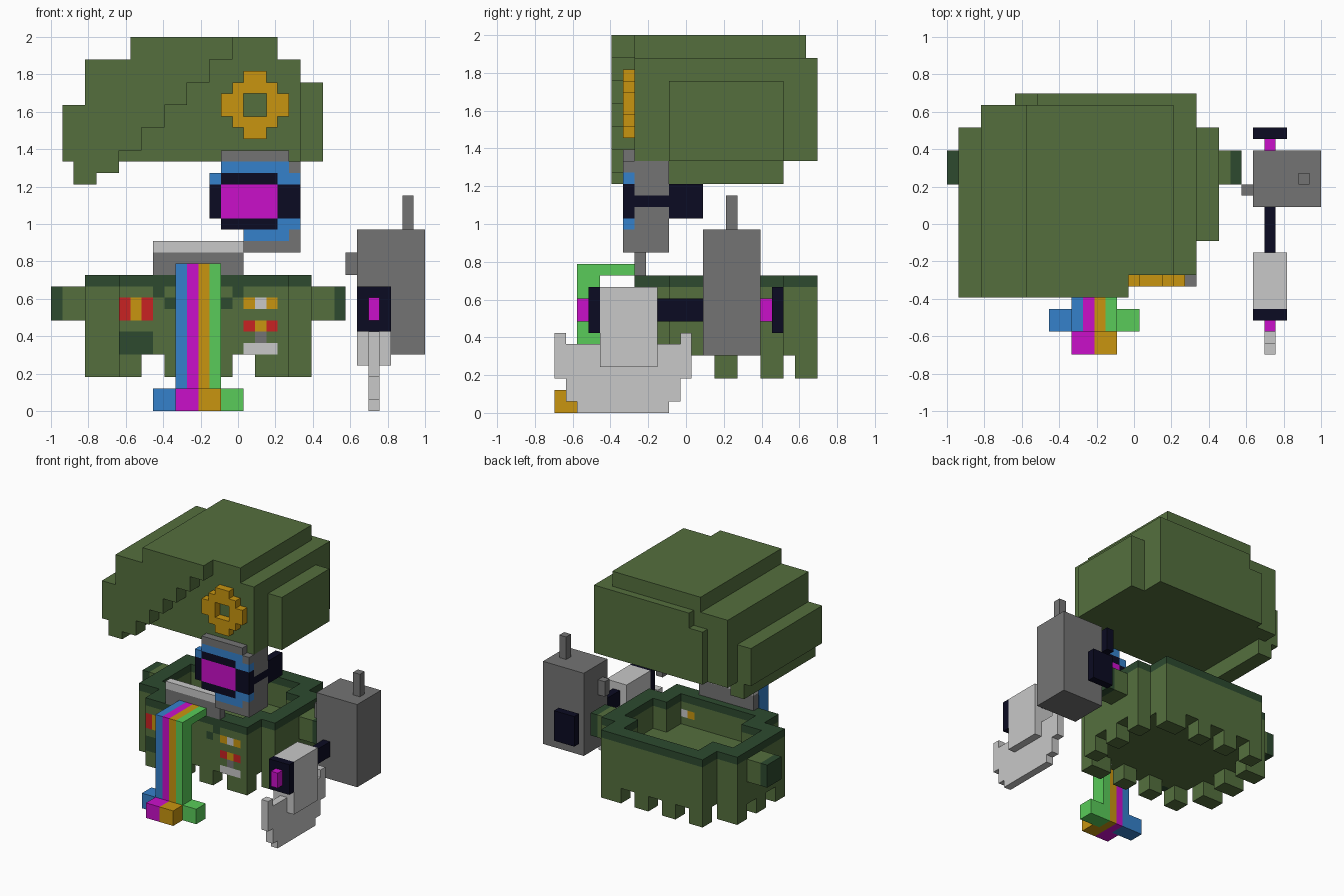
import bpy, bmesh, math

if "Cube" in bpy.data.objects:
    bpy.data.objects.remove(bpy.data.objects["Cube"])

U = 2 / 33  # one block; part coordinates below are counted in blocks
COLOURS = {
    'olive': (0.089, 0.159, 0.048), 'dark_green': (0.026, 0.068, 0.028),
    'grey': (0.175, 0.175, 0.175), 'light_grey': (0.58, 0.58, 0.58),
    'navy': (0.0033, 0.0033, 0.016), 'blue': (0.036, 0.22, 0.60),
    'magenta': (0.59, 0.005, 0.59), 'gold': (0.58, 0.30, 0.005),
    'lime': (0.10, 0.60, 0.10), 'red': (0.58, 0.016, 0.016),
}
MATS = {}
for cname, rgb in COLOURS.items():
    m = bpy.data.materials.new(cname)
    m.diffuse_color = (*rgb, 1)
    m.use_nodes = True
    m.node_tree.nodes["Principled BSDF"].inputs["Base Color"].default_value = m.diffuse_color
    MATS[cname] = m


def part(name, boxes):
    """Fuse boxes (colour, x0, x1, y0, y1, z0, z1); later ones repaint, None carves."""
    cells = {}
    for c, x0, x1, y0, y1, z0, z1 in boxes:
        for x in range(x0, x1):
            for y in range(y0, y1):
                for z in range(z0, z1):
                    if c:
                        cells[x, y, z] = c
                    else:
                        cells.pop((x, y, z), None)
    used = sorted(set(cells.values()))
    bm = bmesh.new()
    verts = {}

    def vert(p):
        if p not in verts:
            verts[p] = bm.verts.new(((p[0] - 16.5) * U, (p[1] - 11.5) * U, p[2] * U))
        return verts[p]

    for cell, c in cells.items():
        for ax in range(3):
            for side in (0, 1):
                nb = list(cell)
                nb[ax] += 2 * side - 1
                if tuple(nb) in cells:
                    continue
                ring = []
                for a, b in ((0, 0), (1, 0), (1, 1), (0, 1)):
                    p = list(cell)
                    p[ax] += side
                    p[(ax + 1) % 3] += a
                    p[(ax + 2) % 3] += b
                    ring.append(vert(tuple(p)))
                f = bm.faces.new(ring if side else ring[::-1])
                f.material_index = used.index(c)
    bmesh.ops.dissolve_limit(bm, angle_limit=math.radians(1), verts=bm.verts[:],
                             edges=bm.edges[:], delimit={'MATERIAL'})
    me = bpy.data.meshes.new(name)
    bm.to_mesh(me)
    bm.free()
    for c in used:
        me.materials.append(MATS[c])
    ob = bpy.data.objects.new(name, me)
    bpy.context.collection.objects.link(ob)
    return ob


G, D = 'olive', 'dark_green'

# Beret: stepped crown, side bulges, and a front fold cut as a staircase
hat = [(G, 3, 22, 7, 22, 22, 31), (G, 7, 20, 7, 22, 31, 33),
       (G, 8, 22, 22, 23, 22, 31), (G, 6, 8, 22, 23, 22, 29),
       (G, 22, 24, 10, 20, 22, 29), (G, 1, 3, 5, 20, 22, 27),
       (G, 2, 4, 5, 20, 20, 22), (G, 4, 6, 5, 7, 21, 22),
       (G, 7, 16, 5, 7, 31, 33), (G, 3, 6, 5, 7, 22, 23)]
hat += [(G, 3, 6 + 2 * i, 5, 7, 21 + 2 * i, 23 + 2 * i) for i in range(1, 5)]
part('beret', hat)

# Round badge with a square hole
part('hat_badge', [('gold', 17, 19, 6, 7, 24, 30), ('gold', 16, 20, 6, 7, 25, 29),
                   ('gold', 15, 21, 6, 7, 26, 28), (None, 17, 19, 6, 7, 26, 28)])

# Vest: hollow notched body with rim, fringe tabs, lapels and ribbons
vest = [(G, 6, 21, 7, 23, 5, 12), (G, 3, 23, 10, 20, 5, 12),
        (D, 3, 23, 7, 23, 11, 12),
        (None, 3, 6, 7, 10, 11, 12), (None, 3, 6, 20, 23, 11, 12),
        (None, 21, 23, 7, 10, 11, 12), (None, 21, 23, 20, 23, 11, 12),
        (None, 8, 19, 9, 21, 8, 12), (None, 5, 21, 12, 18, 8, 12)]
for y in (7, 21):
    vest += [(G, a, b, y, y + 2, 3, 5) for a, b in ((6, 8), (10, 12), (14, 16), (18, 21))]
for y in (10, 14, 18):
    vest += [(G, 3, 6, y, y + 2, 3, 5), (G, 21, 23, y, y + 2, 3, 5)]
vest += [(D, 9, 10, 7, 8, 10, 11), (D, 10, 11, 7, 8, 9, 10),
         (D, 16, 17, 7, 8, 10, 11), (D, 15, 16, 7, 8, 9, 10),
         (D, 6, 9, 7, 8, 5, 7),
         ('red', 6, 9, 7, 9, 8, 10), ('gold', 7, 8, 7, 9, 8, 10),
         ('gold', 17, 20, 7, 9, 9, 10), ('light_grey', 18, 19, 7, 9, 9, 10),
         ('red', 17, 20, 7, 9, 7, 8), ('gold', 18, 19, 7, 9, 7, 8),
         ('grey', 18, 19, 7, 8, 6, 7), ('light_grey', 17, 20, 7, 8, 5, 6)]
part('vest', vest)

# Sleeves with dark cuffs
part('left_sleeve', [(G, 1, 3, 15, 18, 8, 11), (D, 0, 1, 15, 18, 8, 11)])
part('right_sleeve', [(G, 23, 25, 15, 18, 8, 11), (D, 25, 26, 15, 18, 8, 11)])

# Jaw strip above the vest
part('jaw', [('grey', 9, 17, 7, 8, 12, 14), ('light_grey', 9, 17, 7, 8, 14, 15)])

# Eye piece: blue frame, dark surround, magenta lens, grey side plate and ear pad
part('eye_piece', [
    ('grey', 15, 21, 6, 7, 22, 23), ('grey', 21, 22, 6, 10, 14, 22),
    ('grey', 17, 22, 6, 7, 14, 15), ('blue', 15, 21, 6, 7, 21, 22),
    ('blue', 14, 22, 6, 7, 20, 21), ('blue', 20, 22, 6, 7, 16, 17),
    ('blue', 17, 21, 6, 7, 15, 16), ('navy', 14, 22, 6, 7, 17, 20),
    ('navy', 15, 20, 6, 7, 16, 21), ('magenta', 15, 20, 6, 7, 17, 20),
    ('navy', 21, 22, 7, 10, 18, 19), ('navy', 21, 22, 10, 13, 17, 20)])

# Striped stream running out, down, and splashing at the ground
stripes = ('blue', 'magenta', 'gold', 'lime')
stream = []
for i, c in enumerate(stripes):
    stream += [(c, 11 + i, 12 + i, 2, 7, 12, 13), (c, 11 + i, 12 + i, 2, 4, 0, 12)]
    y = 0 if i in (1, 2) else 2
    stream.append((c, 9 + 2 * i, 11 + 2 * i, y, y + 2, 0, 2))
part('rainbow_stream', stream)

# Drill head: block, thin toothed blade, cap and hub
part('blade', [('light_grey', 28, 29, 0, 12, 3, 6), ('light_grey', 28, 29, 0, 1, 6, 7),
               ('light_grey', 28, 29, 11, 12, 6, 7), ('light_grey', 28, 29, 1, 11, 1, 3),
               ('light_grey', 28, 29, 2, 10, 0, 1), ('light_grey', 27, 30, 4, 9, 4, 11)])
part('front_cap', [('navy', 27, 30, 3, 4, 7, 11), ('magenta', 28, 29, 2, 3, 8, 10)])
part('rear_cap', [('navy', 27, 30, 19, 20, 7, 11), ('magenta', 28, 29, 18, 19, 8, 10)])
part('axle', [('navy', 28, 29, 9, 13, 8, 10)])

# Motor box with antenna and side knob
part('motor_box', [('grey', 27, 33, 13, 18, 5, 16), ('grey', 31, 32, 15, 16, 16, 19),
                   ('grey', 26, 27, 14, 15, 12, 14)])
